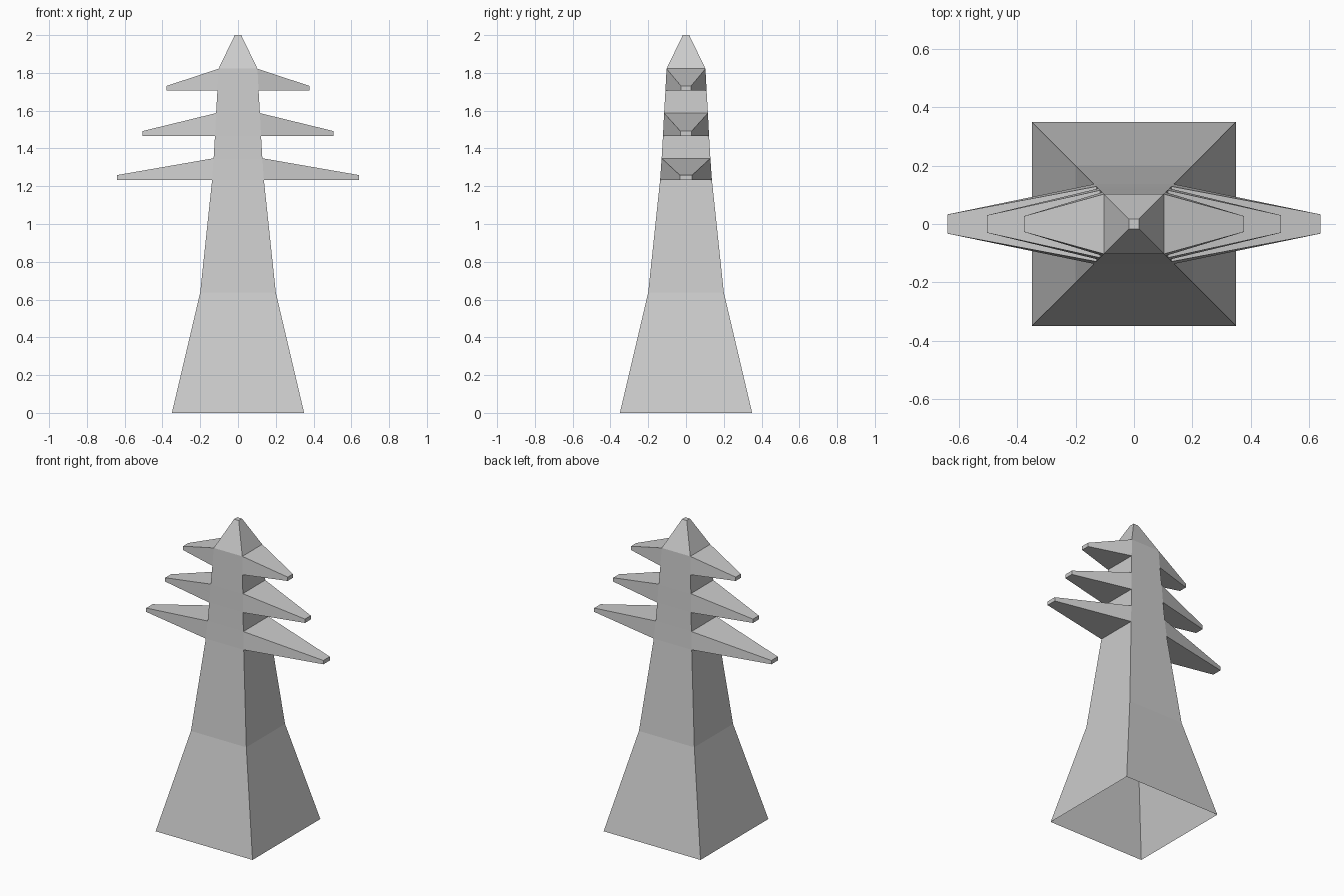
import bpy, bmesh

if "Cube" in bpy.data.objects:
    bpy.data.objects.remove(bpy.data.objects["Cube"])

# Tower rings: (height, half width), square cross-section
RINGS = [(0, .35), (.638, .2), (1.234, .137), (1.348, .129), (1.467, .122),
         (1.587, .116), (1.706, .109), (1.822, .103), (2.0, .017)]
# Cross-arms: ring index of the arm's root -> (reach, tip half width)
ARMS = {2: (.64, .033), 4: (.505, .03), 6: (.378, .027)}
TIP_HEIGHT = .025

bm = bmesh.new()


def bridge(a, b, skip=()):
    for i in range(4):
        if i not in skip:
            j = (i + 1) % 4
            bm.faces.new((a[i], a[j], b[j], b[i]))


# Tower shell, open at the base; side panels are left out where arms grow
rings = [[bm.verts.new((sx * h, sy * h, z))
          for sx, sy in ((-1, -1), (1, -1), (1, 1), (-1, 1))] for z, h in RINGS]
for k in range(len(rings) - 1):
    bridge(rings[k], rings[k + 1], (1, 3) if k in ARMS else ())
bm.faces.new(rings[-1])

# Tapered arms on both sides, flat underneath
for k, (reach, w) in ARMS.items():
    z = RINGS[k][0]
    for side, (i, j) in ((1, (1, 2)), (-1, (3, 0))):
        root = [rings[k][i], rings[k][j], rings[k + 1][j], rings[k + 1][i]]
        tip = [bm.verts.new((side * reach, side * y, z + dz))
               for y, dz in ((-w, 0), (w, 0), (w, TIP_HEIGHT), (-w, TIP_HEIGHT))]
        bridge(root, tip)
        bm.faces.new(tip)

bmesh.ops.recalc_face_normals(bm, faces=bm.faces)
mesh = bpy.data.meshes.new("transmission_tower")
bm.to_mesh(mesh)
bm.free()
bpy.context.collection.objects.link(bpy.data.objects.new("transmission_tower", mesh))
